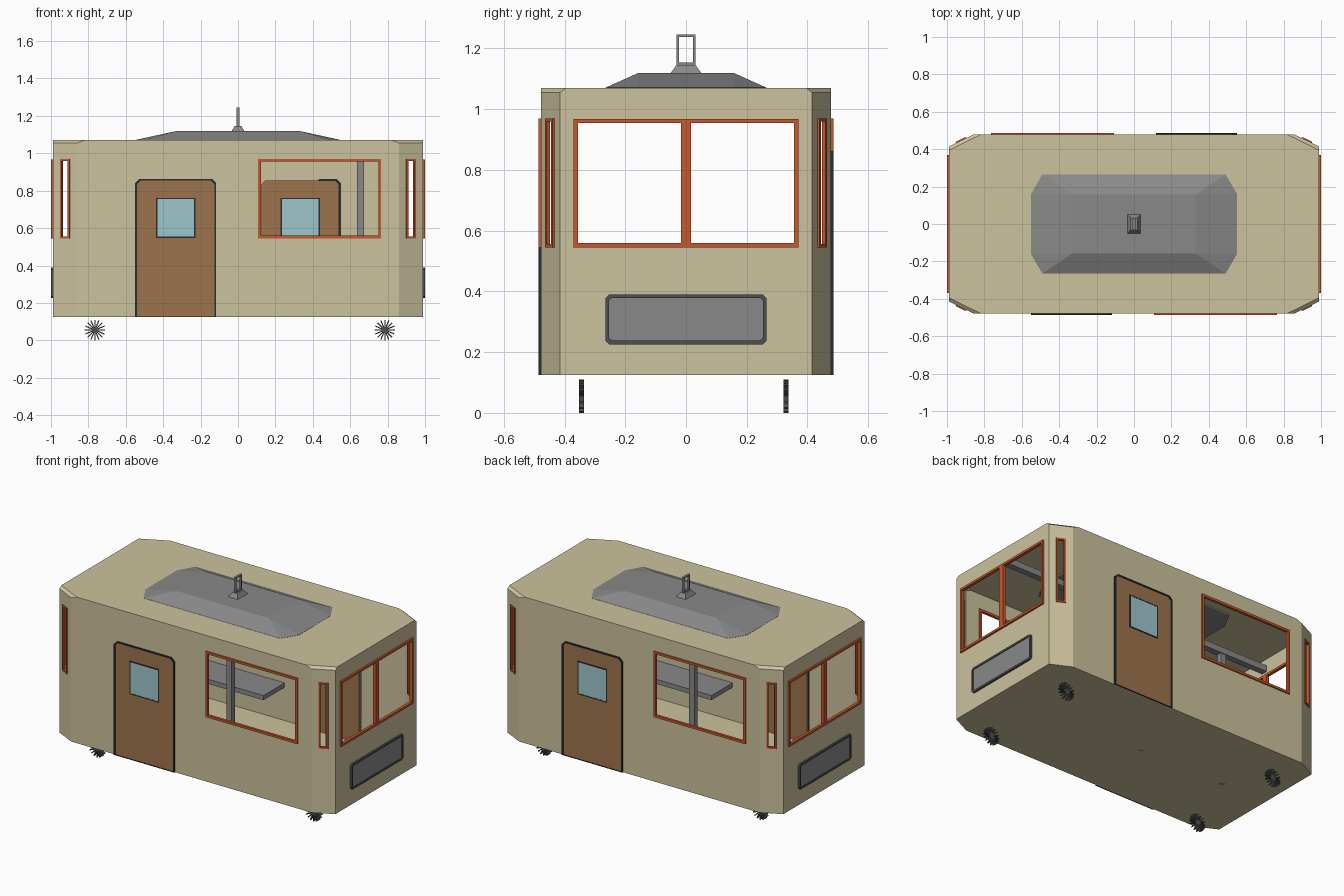
import bpy, bmesh, math
from mathutils import Matrix, Vector

if "Cube" in bpy.data.objects:
    bpy.data.objects.remove(bpy.data.objects["Cube"])


def material(name, rgb):
    m = bpy.data.materials.new(name)
    m.diffuse_color = (*rgb, 1)
    m.use_nodes = True
    m.node_tree.nodes["Principled BSDF"].inputs["Base Color"].default_value = m.diffuse_color
    return m


BEIGE = material("beige_paint", (0.60, 0.54, 0.34))
ORANGE = material("orange_frame", (0.58, 0.095, 0.027))
BROWN = material("brown_door", (0.33, 0.175, 0.075))
GLASS = material("pale_blue_glass", (0.34, 0.57, 0.61))
GREY = material("mid_grey", (0.25, 0.25, 0.25))
DARK = material("dark_grey", (0.075, 0.08, 0.08))
BLACK = material("black_trim", (0.022, 0.026, 0.03))

L, W = 0.988, 0.478            # half length and half width of the body
CX, CY = 0.86, 0.415           # where the corner cuts start
Z0, Z1, Z2 = 0.125, 1.055, 1.07


def finish(name, bm, mat, M=Matrix()):
    me = bpy.data.meshes.new(name)
    bm.transform(M)
    bm.to_mesh(me)
    bm.free()
    me.materials.append(mat)
    ob = bpy.data.objects.new(name, me)
    bpy.context.collection.objects.link(ob)
    return ob


def slab(name, loops, d0, d1, mat, M):
    """Flat outline with holes; solid between depths d0 and d1 (sheet if equal)."""
    bm = bmesh.new()
    depths = [d0] if d0 == d1 else [d0, d1]
    rings = [[[bm.verts.new((u, v, d)) for u, v in lp] for lp in loops] for d in depths]
    for level in rings:
        edges = [bm.edges.new((r[i - 1], r[i])) for r in level for i in range(len(r))]
        bmesh.ops.triangle_fill(bm, use_beauty=True, edges=edges, normal=(0, 0, 1))
    if len(rings) == 2:
        for a, b in zip(*rings):
            for i in range(len(a)):
                bm.faces.new((a[i - 1], a[i], b[i], b[i - 1]))
        bmesh.ops.recalc_face_normals(bm, faces=bm.faces)
    else:
        for f in bm.faces:
            f.normal_update()
            if f.normal.z < 0:
                f.normal_flip()
    return finish(name, bm, mat, M)


def rect(u0, u1, v0, v1, c=0.0, bottom=True):
    """Rectangle, optionally with cut corners."""
    if not c:
        return [(u0, v0), (u1, v0), (u1, v1), (u0, v1)]
    low = [(u0, v0 + c), (u0 + c, v0), (u1 - c, v0), (u1, v0 + c)] if bottom else [(u0, v0), (u1, v0)]
    return low + [(u1, v1 - c), (u1 - c, v1), (u0 + c, v1), (u0, v1 - c)]


def ring(name, r, w, mat, M, d0=-0.008, d1=0.011, c=0.0):
    u0, u1, v0, v1 = r
    slab(name, [rect(*r, c), rect(u0 + w, u1 - w, v0 + w, v1 - w, c * 0.7)], d0, d1, mat, M)


def box(name, lo, hi, mat, M=Matrix()):
    return slab(name, [rect(lo[0], hi[0], lo[1], hi[1])], lo[2], hi[2], mat, M)


def side(x, y, nx, ny):
    """Wall frame: u along the wall, v up, depth outward."""
    n = Vector((nx, ny, 0)).normalized()
    u = Vector((-n.y, n.x, 0))
    M = Matrix(((u.x, 0, n.x, x), (u.y, 0, n.y, y), (0, 1, 0, 0), (0, 0, 0, 1)))
    return M


def wall_outline(a, b):
    return [(-a, Z0), (a, Z0), (a, Z1), (b, Z2), (-b, Z2), (-a, Z1)]


# Everything on the walls repeats after a half turn
for k, tag in enumerate(("a", "b")):
    R = Matrix.Rotation(math.pi * k, 4, 'Z')

    # Long wall with window, door and bench
    M = R @ side(0, -W, 0, -1)
    win = (0.108, 0.765, 0.545, 0.97)
    slab("long_wall_" + tag, [wall_outline(CX, 0.82), rect(*win)], 0, 0, BEIGE, M)
    ring("long_window_frame_" + tag, win, 0.015, ORANGE, M, d1=0.008)
    door = rect(-0.55, -0.117, Z0, 0.863, 0.022, False)
    door_in = rect(-0.541, -0.126, Z0 + 0.003, 0.854, 0.02, False)
    slab("door_trim_" + tag, [door, door_in], 0, 0.008, BLACK, M)
    slab("door_" + tag, [door_in], -0.014, 0.004, BROWN, M)
    slab("door_glass_" + tag, [rect(-0.433, -0.232, 0.552, 0.757)], -0.017, 0.006, GLASS, M)
    ring("door_glass_trim_" + tag, (-0.438, -0.227, 0.547, 0.762), 0.007, BLACK, M, -0.018, 0.007)
    box("bench_" + tag, (0.0, -W + 0.002, 0.34), (0.85, -0.26, 0.37), GREY, R)

    # End wall with double window and vent panel
    M = R @ side(L, 0, 1, 0)
    win = (-0.37, 0.37, 0.545, 0.968)
    slab("end_wall_" + tag, [wall_outline(CY, 0.395), rect(*win)], 0, 0, BEIGE, M)
    ring("end_window_frame_" + tag, win, 0.014, ORANGE, M)
    slab("end_window_mullion_" + tag, [rect(-0.017, 0.017, 0.555, 0.96)], -0.008, 0.011, ORANGE, M)
    panel = (-0.265, 0.265, 0.226, 0.39)
    ring("vent_trim_" + tag, panel, 0.012, DARK, M, 0, 0.012, 0.012)
    slab("vent_panel_" + tag, [rect(-0.256, 0.256, 0.235, 0.381)], 0.001, 0.007, GREY, M)

    # Cut corners with slim windows
    h = math.hypot(L - CX, W - CY) / 2
    for s, t in ((-1, "front"), (1, "back")):
        M = R @ side((L + CX) / 2, s * (W + CY) / 2, W - CY, s * (L - CX))
        win = (-0.029, 0.029, 0.545, 0.97)
        slab(f"corner_wall_{t}_{tag}", [rect(-h, h, Z0, Z1), rect(*win)], 0, 0, BEIGE, M)
        ring(f"corner_window_frame_{t}_{tag}", win, 0.011, ORANGE, M, d1=0.006)

# Roof with sloped corners, and floor
bm = bmesh.new()


def octagon(a, b, z):
    pts = [(a, -W), (L, -b), (L, b), (a, W), (-a, W), (-L, b), (-L, -b), (-a, -W)]
    return [bm.verts.new((x, y, z)) for x, y in pts]


top, rim, low = octagon(0.82, 0.395, Z2), octagon(CX, CY, Z1), octagon(CX, CY, Z0)
bm.faces.new(top)
bm.faces.new(low[::-1])
for i in (0, 2, 4, 6):
    bm.faces.new((rim[i], rim[i + 1], top[i + 1], top[i]))
finish("roof_and_floor", bm, BEIGE)


def hull(name, pts, mat):
    b = bmesh.new()
    for p in pts:
        b.verts.new(p)
    bmesh.ops.convex_hull(b, input=b.verts)
    bmesh.ops.dissolve_limit(b, angle_limit=0.01, verts=b.verts, edges=b.edges)
    bmesh.ops.recalc_face_normals(b, faces=b.faces)
    finish(name, b, mat)


# Roof hump and antenna
S = [(i, j) for i in (-1, 1) for j in (-1, 1)]
hull("roof_hump",
     [(i * x, j * y, z) for i, j in S for x, y, z in
      ((0.49, 0.265, 1.06), (0.55, 0.162, 1.06), (0.49, 0.265, 1.071),
       (0.55, 0.162, 1.071), (0.33, 0.158, 1.119))], GREY)
hull("antenna_base",
     [(i * x, j * y, z) for i, j in S for x, y, z in
      ((0.035, 0.052, 1.117), (0.018, 0.031, 1.146))], GREY)
ring("antenna_loop", (-0.032, 0.032, 1.144, 1.246), 0.009, GREY, side(0, 0, 1, 0), -0.007, 0.007)

# Ceiling rail and grab poles
box("ceiling_rail", (-0.98, -0.02, 0.98), (0.98, 0.02, 1.02), GREY)
for i, x in enumerate((-0.66, -0.053, 0.655)):
    box(f"grab_pole_{i}", (x - 0.019, -0.016, Z0), (x + 0.019, 0.016, 1.0), GREY)

# Spoked wheels
for i, x in enumerate((-0.765, 0.785)):
    for j, y in enumerate((-0.344, 0.329)):
        bm = bmesh.new()
        bmesh.ops.create_cone(bm, cap_ends=True, segments=16, radius1=0.016, radius2=0.016, depth=0.016)
        for k in range(16):
            m = (Matrix.Rotation(k * math.tau / 16, 4, 'Z') @ Matrix.Translation((0, -0.03, 0))
                 @ Matrix.Diagonal((0.006, 0.05, 0.016, 1)))
            bmesh.ops.create_cube(bm, size=1, matrix=m)
        finish(f"wheel_{i}_{j}", bm, DARK,
               Matrix.Translation((x, y, 0.055)) @ Matrix.Rotation(math.pi / 2, 4, 'X'))
